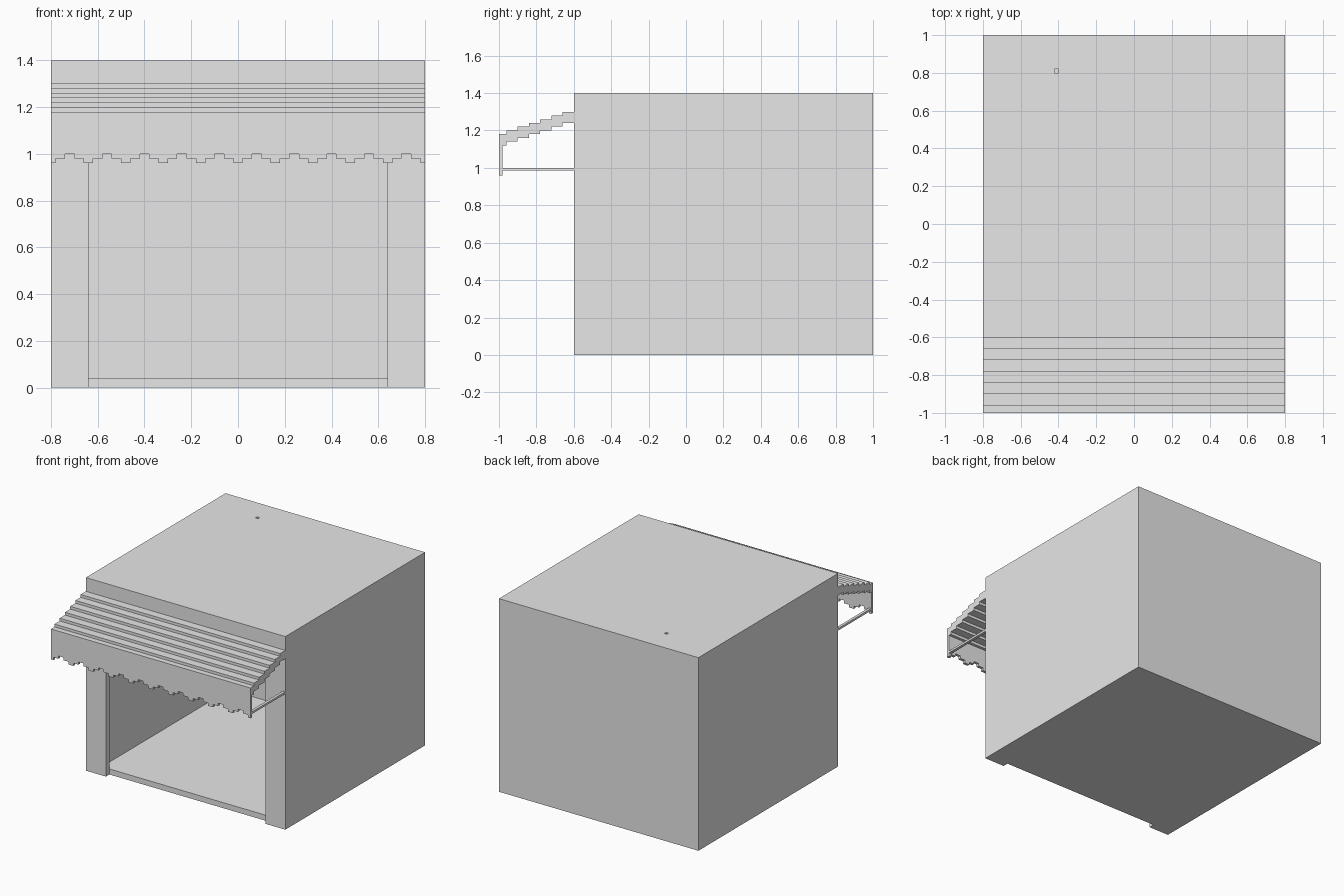
import bpy, bmesh, math
from mathutils import Vector

cube = bpy.data.objects.get("Cube")
if cube:
    bpy.data.objects.remove(cube, do_unlink=True)

grey = bpy.data.materials.new("plain_grey")
grey.use_nodes = True
grey.diffuse_color = (0.8, 0.8, 0.8, 1)
grey.node_tree.nodes["Principled BSDF"].inputs["Base Color"].default_value = (0.8, 0.8, 0.8, 1)


def prism(name, outline, direction):
    """Extrude a closed 3D outline along a direction."""
    bm = bmesh.new()
    face = bm.faces.new([bm.verts.new(p) for p in outline])
    result = bmesh.ops.extrude_face_region(bm, geom=[face])
    moved = [g for g in result["geom"] if isinstance(g, bmesh.types.BMVert)]
    bmesh.ops.translate(bm, verts=moved, vec=Vector(direction))
    bmesh.ops.recalc_face_normals(bm, faces=bm.faces)
    mesh = bpy.data.meshes.new(name)
    bm.to_mesh(mesh)
    bm.free()
    mesh.materials.append(grey)
    obj = bpy.data.objects.new(name, mesh)
    bpy.context.collection.objects.link(obj)
    return obj


def box(name, x, y, z):
    outline = [(x[0], y[0], z[0]), (x[1], y[0], z[0]), (x[1], y[1], z[0]), (x[0], y[1], z[0])]
    return prism(name, outline, (0, 0, z[1] - z[0]))


def combine(target, other, operation):
    """Apply a boolean, drop the helper and merge coplanar faces."""
    other.hide_render = True
    mod = target.modifiers.new("cut", "BOOLEAN")
    mod.operation = operation
    mod.solver = "EXACT"
    mod.object = other
    bpy.context.view_layer.objects.active = target
    bpy.ops.object.modifier_apply(modifier=mod.name)
    bpy.data.objects.remove(other, do_unlink=True)
    bm = bmesh.new()
    bm.from_mesh(target.data)
    bmesh.ops.dissolve_limit(bm, angle_limit=math.radians(1), verts=bm.verts, edges=bm.edges)
    bm.to_mesh(target.data)
    bm.free()


# Building: solid block hollowed into a room with a wide front doorway
building = box("shop_building", (-0.8, 0.8), (-0.6, 1), (0, 1.4))
cuts = {
    "room": ((-0.7, 0.7), (-0.56, 0.9), (0.04, 1.36)),
    "doorway": ((-0.64, 0.64), (-0.7, -0.5), (0.04, 1.2)),
    "threshold": ((-0.64, 0.64), (-0.7, -0.56), (-0.1, 0.1)),
    "roof_hole": ((-0.42, -0.4), (0.8, 0.82), (1.38, 1.5)),
}
for name, size in cuts.items():
    combine(building, box(name, *size), "DIFFERENCE")

# Awning: seven thin steps descending from the wall
upper = []
for i in range(7):
    z = 1.3 - 0.02 * i
    upper += [(-0.6 - 0.06 * i, z), (max(-0.66 - 0.06 * i, -1), z)]
lower = [(y, z - 0.06) for y, z in reversed(upper)]
awning = prism("awning", [(-0.8, y, z) for y, z in upper + lower], (1.6, 0, 0))

# Valance: hanging strip with a stepped scalloped lower edge
edge = []
levels = (0.96, 0.98, 1.0, 0.98)
for i in range(41):
    z = levels[i % 4]
    left, right = -0.82 + 0.04 * i, -0.78 + 0.04 * i
    edge += [(max(left, -0.8), z), (min(right, 0.8), z)]
strip = edge + [(0.8, 1.15), (-0.8, 1.15)]
valance = prism("valance", [(x, -1, z) for x, z in strip], (0, 0.02, 0))
combine(awning, valance, "UNION")

# Support arms at both ends of the awning
for side, x in (("right", -0.8), ("left", 0.78)):
    box(side + "_awning_arm", (x, x + 0.02), (-0.98, -0.6), (0.985, 1.0))
